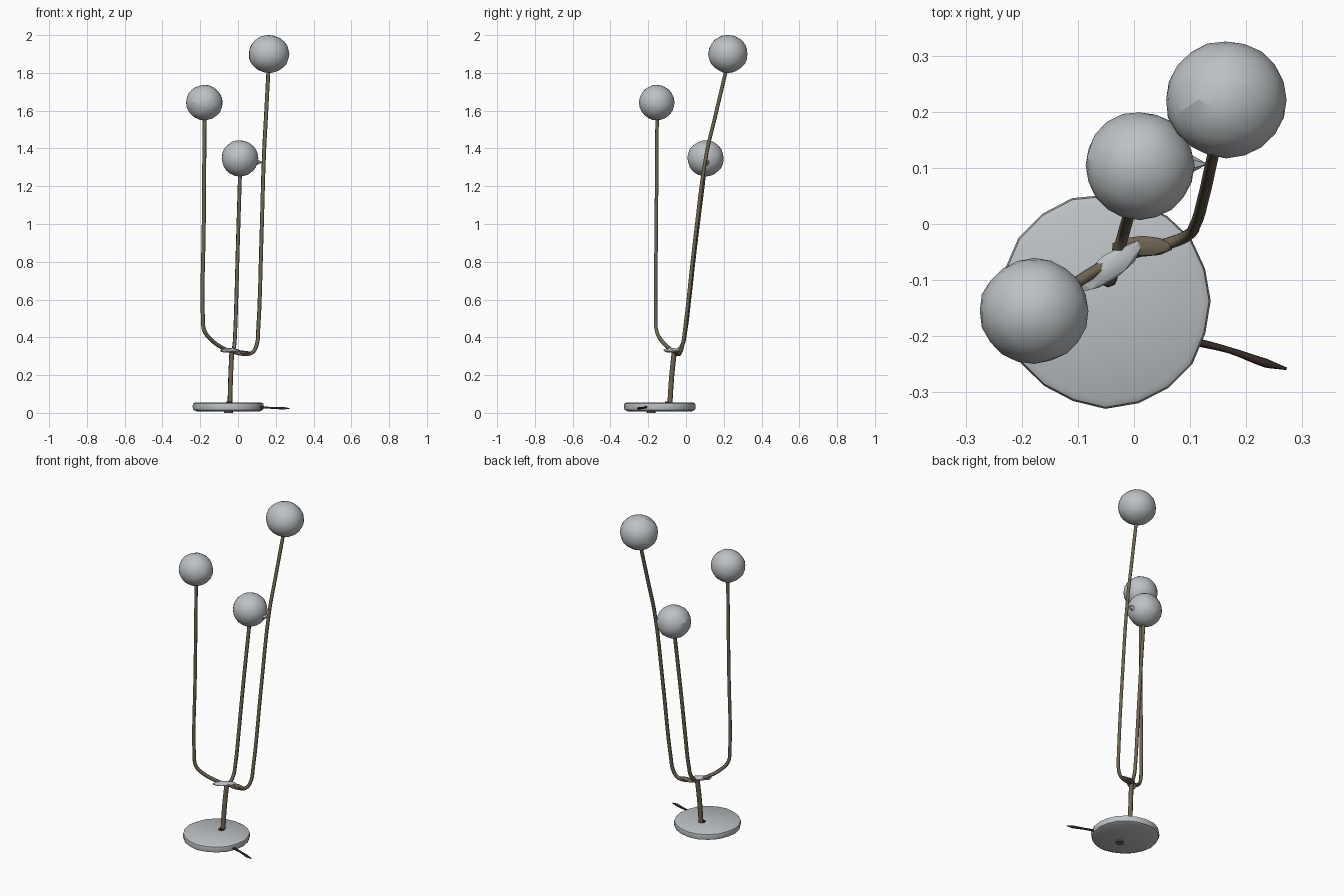
import bpy, bmesh, math, random
from mathutils import Matrix

random.seed(4)
cube = bpy.data.objects.get("Cube")
if cube:
    bpy.data.objects.remove(cube, do_unlink=True)


def material(name, rgb):
    m = bpy.data.materials.new(name)
    m.use_nodes = True
    m.diffuse_color = (*rgb, 1)
    bsdf = m.node_tree.nodes["Principled BSDF"]
    bsdf.inputs["Base Color"].default_value = (*rgb, 1)
    bsdf.inputs["Roughness"].default_value = 0.7
    return m


GREY = material("pale grey", (0.51, 0.535, 0.55))
BRONZE = material("dull bronze", (0.16, 0.13, 0.085))
DARK = material("dark brown", (0.035, 0.022, 0.02))


def finish(name, bm, mat, smooth_angle=None):
    bmesh.ops.recalc_face_normals(bm, faces=bm.faces)
    me = bpy.data.meshes.new(name)
    bm.to_mesh(me)
    bm.free()
    me.materials.append(mat)
    ob = bpy.data.objects.new(name, me)
    bpy.context.collection.objects.link(ob)
    if smooth_angle:
        bpy.ops.object.select_all(action="DESELECT")
        ob.select_set(True)
        bpy.context.view_layer.objects.active = ob
        bpy.ops.object.shade_smooth_by_angle(angle=math.radians(smooth_angle))


def ball(name, centre, scale, mat=GREY, subdivisions=3, jitter=0.013, turn=0.0):
    """Slightly uneven ball, softly shaded with a few facets."""
    bm = bmesh.new()
    bmesh.ops.create_icosphere(bm, subdivisions=subdivisions, radius=1)
    for v in bm.verts:
        v.co *= 1 + random.uniform(-jitter, jitter)
    m = Matrix.Translation(centre) @ Matrix.Rotation(turn, 4, "Z") @ Matrix.Diagonal((*scale, 1))
    bmesh.ops.transform(bm, matrix=m, verts=bm.verts)
    finish(name, bm, mat, 17)


def rod(name, points, radius, mat, radii=None):
    """Low-poly tube along a smooth path."""
    cu = bpy.data.curves.new(name, "CURVE")
    cu.dimensions = "3D"
    cu.bevel_depth = radius
    cu.bevel_resolution = 1
    cu.resolution_u = 4
    cu.use_fill_caps = True
    sp = cu.splines.new("BEZIER")
    sp.bezier_points.add(len(points) - 1)
    for i, p in enumerate(points):
        b = sp.bezier_points[i]
        b.co = p
        b.handle_left_type = b.handle_right_type = "AUTO"
        b.radius = radii[i] if radii else 1
    cu.materials.append(mat)
    ob = bpy.data.objects.new(name, cu)
    bpy.context.collection.objects.link(ob)
    bpy.ops.object.select_all(action="DESELECT")
    ob.select_set(True)
    bpy.context.view_layer.objects.active = ob
    bpy.ops.object.convert(target="MESH")


# Base: an uneven disc with a softened rim
bm = bmesh.new()
SIDES = 20
wobble = [random.uniform(-0.004, 0.003) for _ in range(SIDES)]
rings = []
for r, z in [(0.168, 0.008), (0.186, 0.016), (0.190, 0.034), (0.187, 0.049), (0.176, 0.055)]:
    ring = []
    for i, w in enumerate(wobble):
        a = 2 * math.pi * i / SIDES
        ring.append(bm.verts.new((-0.051 + (r + w) * math.cos(a), -0.137 + (r + w) * math.sin(a), z)))
    rings.append(ring)
for lo, hi in zip(rings, rings[1:]):
    for i in range(SIDES):
        j = (i + 1) % SIDES
        bm.faces.new((lo[i], lo[j], hi[j], hi[i]))
bm.faces.new(rings[0])
bm.faces.new(rings[-1])
finish("base", bm, GREY, 40)

# Plug under the base and collar where the post meets it
for name, loc, r, h, mat in [("base_plug", (-0.05, -0.185, 0.005), 0.024, 0.010, BRONZE),
                             ("post_collar", (-0.046, -0.096, 0.057), 0.017, 0.008, DARK)]:
    bm = bmesh.new()
    bmesh.ops.create_cone(bm, cap_ends=True, segments=8, radius1=r, radius2=r * 0.9,
                          depth=h, matrix=Matrix.Translation(loc))
    finish(name, bm, mat)

# Post and the three arms
rod("post", [(-0.043, -0.086, 0.04), (-0.039, -0.076, 0.19), (-0.033, -0.062, 0.325)], 0.0135, BRONZE)
rod("right_arm",
    [(-0.03, -0.062, 0.322), (-0.08, -0.09, 0.343), (-0.145, -0.135, 0.39), (-0.178, -0.156, 0.435),
     (-0.186, -0.16, 0.50), (-0.181, -0.157, 1.02), (-0.177, -0.153, 1.58)], 0.0105, BRONZE)
rod("middle_arm",
    [(-0.028, -0.05, 0.322), (-0.020, -0.022, 0.355), (-0.015, -0.004, 0.43), (-0.009, 0.017, 0.60),
     (-0.002, 0.045, 0.85), (0.011, 0.098, 1.28)], 0.0105, BRONZE)
rod("left_arm",
    [(-0.035, -0.06, 0.325), (0.03, -0.043, 0.311), (0.075, -0.03, 0.319), (0.099, -0.018, 0.36),
     (0.107, -0.006, 0.44), (0.124, 0.048, 0.92), (0.138, 0.110, 1.38),
     (0.147, 0.15, 1.55), (0.162, 0.216, 1.83)], 0.0105, BRONZE)

# Joint where the arms branch, with its pale flake on top
ball("arm_joint", (0.015, -0.04, 0.319), (0.055, 0.019, 0.011), BRONZE, 2, 0.05)
ball("joint_flake", (-0.043, -0.077, 0.331), (0.068, 0.022, 0.013), GREY, 2, 0.08, 0.65)

# Globes
ball("right_globe", (-0.178, -0.155, 1.643), (0.097, 0.094, 0.094))
ball("middle_globe", (0.010, 0.104, 1.348), (0.097, 0.096, 0.096))
ball("left_globe", (0.164, 0.222, 1.900), (0.108, 0.104, 0.1005))

# Small pointed nub on the side of the middle globe
bm = bmesh.new()
bmesh.ops.create_cone(bm, cap_ends=True, segments=6, radius1=0.022, radius2=0.002, depth=0.035,
                      matrix=Matrix.Translation((0.11, 0.107, 1.328)) @ Matrix.Rotation(math.pi / 2, 4, "Y"))
finish("globe_nub", bm, GREY)

# Power cord leaving the base
rod("cord", [(0.11, -0.21, 0.03), (0.17, -0.225, 0.027), (0.235, -0.248, 0.025), (0.272, -0.258, 0.023)],
    0.008, DARK, [0.9, 0.7, 1.0, 0.3])
